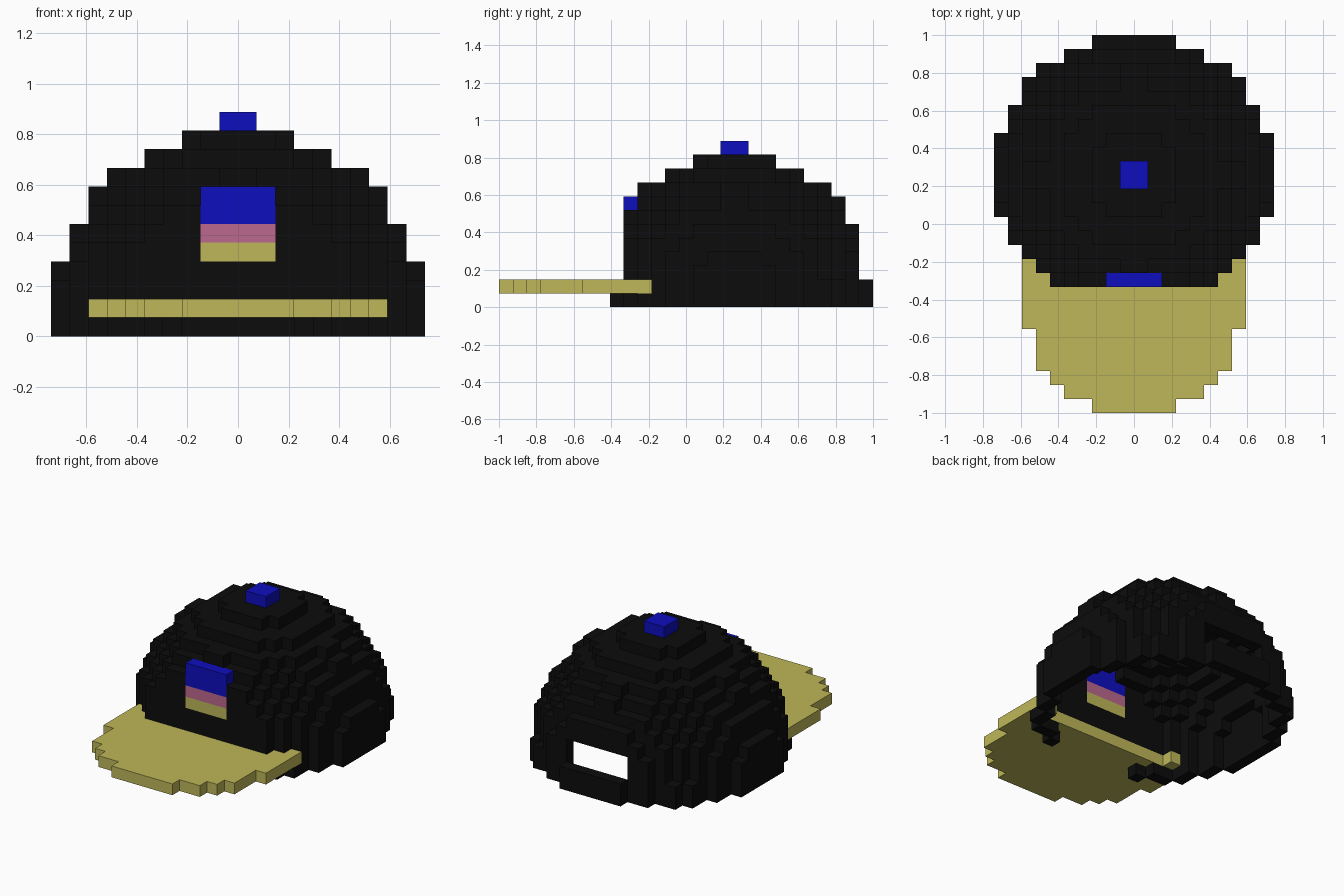
import bpy
import bmesh

cube = bpy.data.objects.get("Cube")
if cube:
    bpy.data.objects.remove(cube)

U = 2 / 27          # size of one block
Y0 = 7 * U / 2      # crown centre along y
R = 10              # crown radius in blocks


def material(name, rgb):
    m = bpy.data.materials.new(name)
    m.use_nodes = True
    col = (*rgb, 1)
    m.diffuse_color = col
    bsdf = m.node_tree.nodes["Principled BSDF"]
    bsdf.inputs["Base Color"].default_value = col
    bsdf.inputs["Roughness"].default_value = 0.9
    return m


BLACK = material("black", (0.0037, 0.0037, 0.0037))
YELLOW = material("straw yellow", (0.52, 0.475, 0.1))
BLUE = material("deep blue", (0.0044, 0.0044, 0.52))
PINK = material("dusty pink", (0.505, 0.138, 0.275))

# Each face of a unit block: outward direction and its corners
SIDES = [
    ((1, 0, 0), ((1, 0, 0), (1, 1, 0), (1, 1, 1), (1, 0, 1))),
    ((-1, 0, 0), ((0, 0, 0), (0, 0, 1), (0, 1, 1), (0, 1, 0))),
    ((0, 1, 0), ((0, 1, 0), (0, 1, 1), (1, 1, 1), (1, 1, 0))),
    ((0, -1, 0), ((0, 0, 0), (1, 0, 0), (1, 0, 1), (0, 0, 1))),
    ((0, 0, 1), ((0, 0, 1), (1, 0, 1), (1, 1, 1), (0, 1, 1))),
    ((0, 0, -1), ((0, 0, 0), (0, 1, 0), (1, 1, 0), (1, 0, 0))),
]


def build(name, cells, mat):
    """Skin a set of (x, y, z) blocks with its outer faces."""
    bm = bmesh.new()
    verts = {}
    for c in sorted(cells):
        for d, corners in SIDES:
            if tuple(a + b for a, b in zip(c, d)) in cells:
                continue
            face = []
            for k in corners:
                p = tuple(a + b for a, b in zip(c, k))
                if p not in verts:
                    verts[p] = bm.verts.new((p[0] * U, p[1] * U + Y0, p[2] * U))
                face.append(verts[p])
            bm.faces.new(face)
    mesh = bpy.data.meshes.new(name)
    bm.to_mesh(mesh)
    bm.free()
    mesh.materials.append(mat)
    obj = bpy.data.objects.new(name, mesh)
    bpy.context.collection.objects.link(obj)
    return obj


def box(x, y, z):
    return {(i, j, k) for i in range(*x) for j in range(*y) for k in range(*z)}


# Solid dome with a flattened front
def in_dome(c):
    x, y, z = c
    return (y >= -8 and
            (x + .5) ** 2 + (y + .5) ** 2 + (max(z, 1) - .5) ** 2 < R * R)


# Hollow shell, one block thick
shell = {c for c in box((-R, R), (-R, R), (1, R + 1))
         if in_dome(c) and not all(
             in_dome(tuple(a + b for a, b in zip(c, d))) for d, _ in SIDES[:5])}


# Bottom band, open under the brim
def in_ring(x, y):
    return (x + .5) ** 2 + (y + .5) ** 2 < R * R


band = {(x, y, 0) for x, y, _ in box((-R, R), (-9, R), (0, 1))
        if in_ring(x, y)
        and not (in_ring(x + 1, y) and in_ring(x - 1, y)
                 and in_ring(x, y + 1) and in_ring(x, y - 1))
        and not (y < -8 and abs(x + .5) < 4)}

# Brim: half width of each row, from the tip backwards
brim = set()
for row, half in enumerate([3, 5, 6, 7, 7, 7, 8, 8, 8, 8, 8]):
    brim |= box((-half, half), (row - 17, row - 16), (1, 2))
brim -= box((-6, 6), (-7, -6), (1, 2))

# Front badge stripes and back opening
badge = [("badge_top", BLUE, 6, 8), ("badge_middle", PINK, 5, 6),
         ("badge_bottom", YELLOW, 4, 5)]
stripes = [(n, m, box((-2, 2), (-8, -7), (a, b))) for n, m, a, b in badge]
opening = box((-3, 3), (4, R), (2, 4))

crown = (shell | band) - opening - brim - box((-8, 8), (-R, -6), (1, 2))
for _, _, cells in stripes:
    crown -= cells

build("crown", crown, BLACK)
build("brim", brim, YELLOW)
for name, mat, cells in stripes:
    build(name, cells, mat)
build("top_button", box((-1, 1), (-1, 1), (11, 12)), BLUE)
